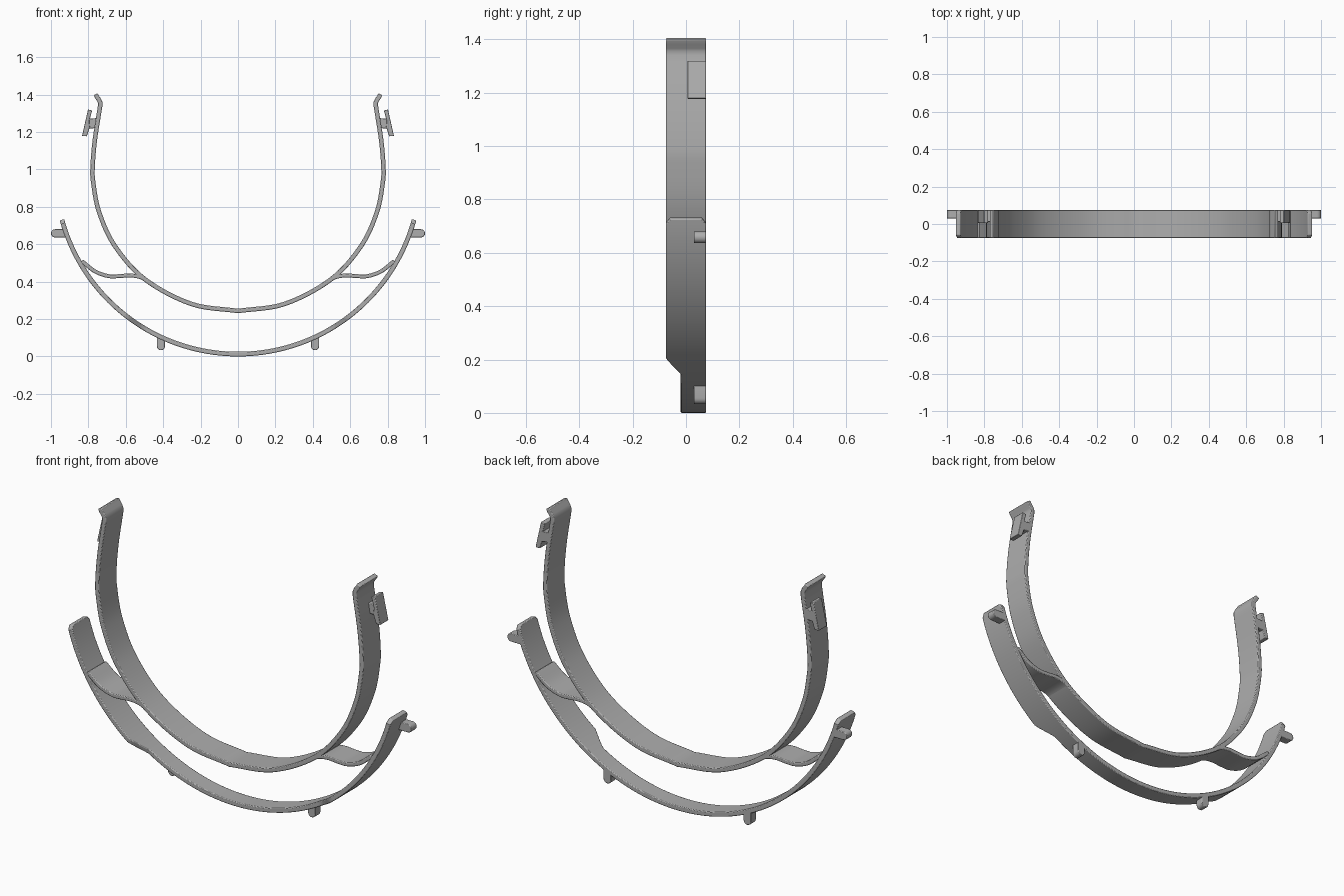
import bpy, bmesh, math
from mathutils import Vector

cube = bpy.data.objects.get("Cube")
if cube:
    bpy.data.objects.remove(cube, do_unlink=True)

grey = bpy.data.materials.new("plain grey")
grey.use_nodes = True
colour = (0.42, 0.42, 0.42, 1)
grey.diffuse_color = colour
grey.node_tree.nodes["Principled BSDF"].inputs["Base Color"].default_value = colour

FRONT, BACK = -0.075, 0.075


def finish(name, bm, bevel):
    bmesh.ops.recalc_face_normals(bm, faces=bm.faces)
    mesh = bpy.data.meshes.new(name)
    bm.to_mesh(mesh)
    bm.free()
    mesh.materials.append(grey)
    obj = bpy.data.objects.new(name, mesh)
    bpy.context.collection.objects.link(obj)
    mod = obj.modifiers.new("edge", 'BEVEL')
    mod.width, mod.segments = bevel, 2
    mod.limit_method, mod.angle_limit = 'ANGLE', math.radians(40)
    bpy.ops.object.select_all(action='DESELECT')
    obj.select_set(True)
    bpy.context.view_layer.objects.active = obj
    bpy.ops.object.shade_smooth_by_angle(angle=math.radians(30))
    return obj


def ribbon(name, path, thick, front=lambda p: FRONT, back=lambda p: BACK):
    """Sweep a flat band along an x-z path."""
    bm = bmesh.new()
    pts = [Vector(p) for p in path]
    rings = []
    for i, p in enumerate(pts):
        d = (pts[min(i + 1, len(pts) - 1)] - pts[max(i - 1, 0)]).normalized()
        n = Vector((-d.y, d.x)) * thick / 2
        rings.append([bm.verts.new((q.x, y, q.y)) for q, y in (
            (p + n, front(p)), (p + n, back(p)), (p - n, back(p)), (p - n, front(p)))])
    for a, b in zip(rings, rings[1:]):
        for k in range(4):
            bm.faces.new((a[k], a[k - 1], b[k - 1], b[k]))
    bm.faces.new(rings[0])
    bm.faces.new(rings[-1])
    return finish(name, bm, 0.004)


def prism(name, outline, y0, y1, bevel=0.003):
    """Extrude an x-z outline from y0 to y1."""
    bm = bmesh.new()
    face = bm.faces.new([bm.verts.new((x, y0, z)) for x, z in outline])
    ext = bmesh.ops.extrude_face_region(bm, geom=[face])
    bmesh.ops.translate(bm, vec=(0, y1 - y0, 0),
                        verts=[v for v in ext["geom"] if isinstance(v, bmesh.types.BMVert)])
    return finish(name, bm, bevel)


def spline(points, steps=8):
    """Smooth curve through the points."""
    p = [Vector(q) for q in points]
    p = [2 * p[0] - p[1]] + p + [2 * p[-1] - p[-2]]
    out = []
    for a, b, c, d in zip(p, p[1:], p[2:], p[3:]):
        for i in range(steps):
            t = i / steps
            out.append(0.5 * (2 * b + (c - a) * t + (2 * a - 5 * b + 4 * c - d) * t * t
                              + (3 * b - a - 3 * c + d) * t ** 3))
    return out + [p[-2]]


def both_ways(half):
    return [(-x, z) for x, z in reversed(half[1:])] + [tuple(q) for q in half]


# Outer strap: circular arc, narrowed at the bottom, with clipped tip corners
R, END = 0.976, 74.7
half = []
for i in range(61):
    a = math.radians(END * i / 60)
    half.append((R * math.sin(a), 0.0125 + R * (1 - math.cos(a))))
tip = half[-1][1]


def corner(p):
    return max(0, p.y - (tip - 0.016))


def outer_front(p):
    t = min(1, max(0, (p.y - 0.155) / 0.055))
    return -0.02 - 0.055 * t + corner(p)


ribbon("outer_strap", both_ways(half), 0.025, outer_front, lambda p: BACK - corner(p))

# Inner strap: open U with outward hooked tips
half = spline([(0, 0.243), (0.25, 0.281), (0.497, 0.412), (0.658, 0.59), (0.742, 0.77),
               (0.774, 0.93), (0.777, 1.02), (0.765, 1.16), (0.737, 1.34)])
half += [(0.737, 1.358), (0.743, 1.372), (0.755, 1.388), (0.762, 1.402)]
ribbon("inner_strap", both_ways(half), 0.024)

connector = spline([(0.47, 0.394), (0.52, 0.423), (0.578, 0.433), (0.64, 0.429),
                    (0.695, 0.43), (0.765, 0.455), (0.835, 0.51)])


def peg(length, radius):
    """Outline of a round-ended peg pointing along +u."""
    pts = [(0, -radius), (0, radius)]
    for i in range(9):
        a = math.pi / 2 - math.pi * i / 8
        pts.append((length - radius + radius * math.cos(a), radius * math.sin(a)))
    return pts


for side, s in (("left", 1), ("right", -1)):
    # Curved web joining the two straps
    ribbon(side + "_connector", [(s * x, z) for x, z in connector], 0.021)
    # Slanted clip plate on a short block
    plate = [(0.78, 1.315), (0.802, 1.32), (0.834, 1.178), (0.808, 1.177),
             (0.792, 1.225), (0.795, 1.26)]
    prism(side + "_clip_plate", [(s * x, z) for x, z in plate], 0.005, BACK)
    block = [(0.752, 1.222), (0.802, 1.217), (0.802, 1.27), (0.745, 1.275)]
    prism(side + "_clip_block", [(s * x, z) for x, z in block], 0.012, BACK)
    # Side and bottom locating pegs
    prism(side + "_side_peg", [(s * (0.92 + u), 0.658 + v) for u, v in peg(0.08, 0.022)],
          0.03, BACK)
    prism(side + "_bottom_peg", [(s * (0.412 + v), 0.108 - u) for u, v in peg(0.075, 0.022)],
          0.03, BACK)
